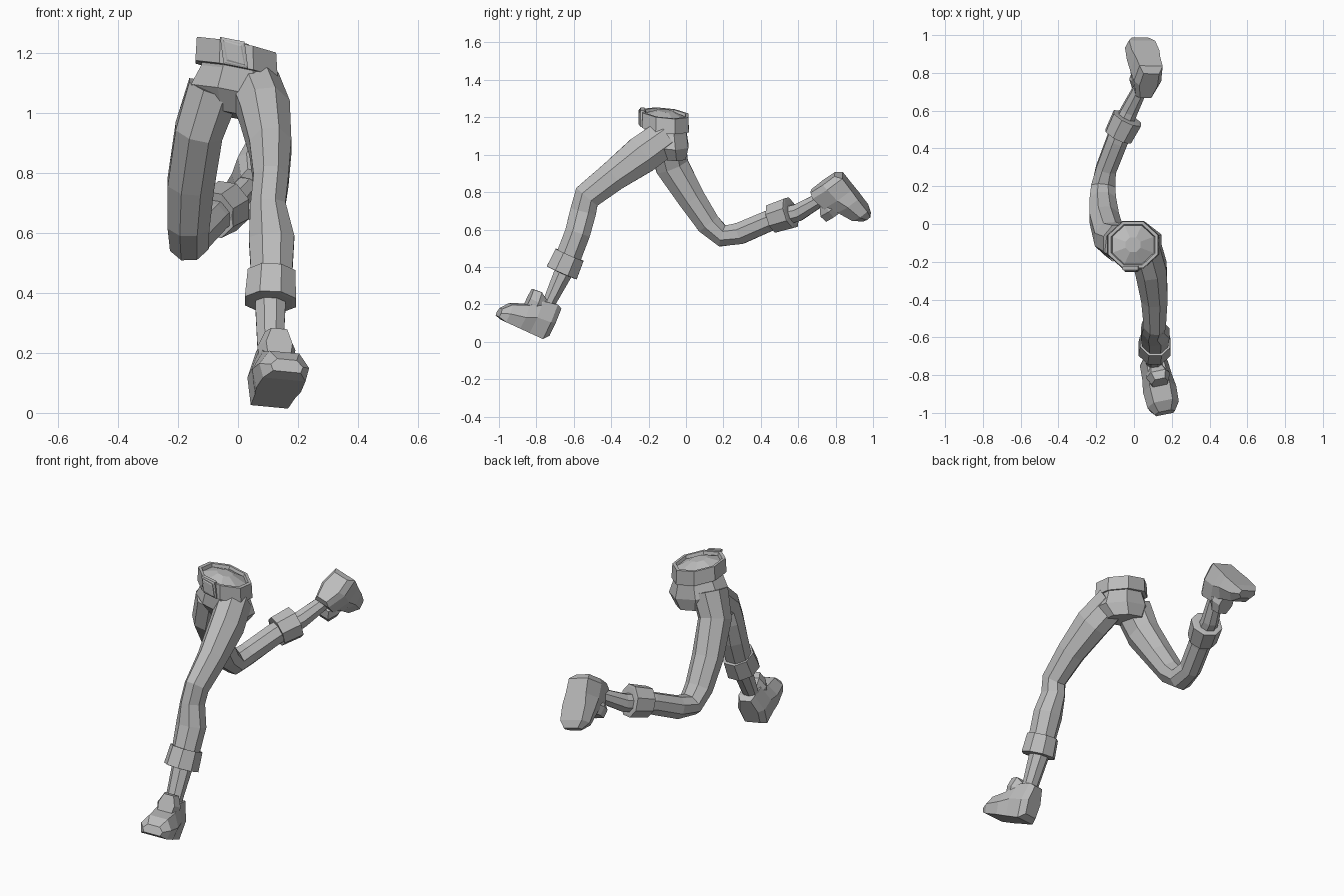
import bpy, bmesh, math
from mathutils import Vector

old = bpy.data.objects.get("Cube")
if old:
    bpy.data.objects.remove(old, do_unlink=True)

grey = bpy.data.materials.new("plain grey")
grey.use_nodes = True
grey.diffuse_color = (0.5, 0.5, 0.5, 1)
grey.node_tree.nodes["Principled BSDF"].inputs["Base Color"].default_value = (0.5, 0.5, 0.5, 1)


def loft(name, rings):
    """Skin a list of equal-length point rings and close both ends."""
    bm = bmesh.new()
    rows = [[bm.verts.new(p) for p in ring] for ring in rings]
    for a, b in zip(rows, rows[1:]):
        for i in range(len(a)):
            j = (i + 1) % len(a)
            bm.faces.new((a[i], a[j], b[j], b[i]))
    bm.faces.new(rows[0][::-1])
    bm.faces.new(rows[-1])
    bmesh.ops.recalc_face_normals(bm, faces=bm.faces)
    mesh = bpy.data.meshes.new(name)
    bm.to_mesh(mesh)
    bm.free()
    mesh.materials.append(grey)
    obj = bpy.data.objects.new(name, mesh)
    bpy.context.collection.objects.link(obj)
    return obj


def tube(name, stations, sides=8):
    """Limb through (centre, half width, half depth) stations."""
    pts = [Vector(s[0]) for s in stations]
    rings = []
    for i, (c, w, d) in enumerate(stations):
        t = (pts[min(i + 1, len(pts) - 1)] - pts[max(i - 1, 0)]).normalized()
        s = (Vector((1, 0, 0)) - t * t.x).normalized()
        n = t.cross(s)
        angles = [math.tau * (k + 0.5) / sides for k in range(sides)]
        rings.append([pts[i] + s * w * 1.05 * math.cos(a) + n * d * 1.05 * math.sin(a) for a in angles])
    return loft(name, rings)


def cuff(name, start, end, w, d):
    """Rolled trouser cuff with a recessed lower opening."""
    a, b = Vector(start), Vector(end)
    step = (b - a) * 0.1
    tube(name, [(a + step, w * 0.75, d * 0.75), (a, w * 0.93, d * 0.93), (b, w, d),
                (b + step * 0.2, w * 0.85, d * 0.85), (b + step * 0.3, w * 0.6, d * 0.6)])


def shoe(name, heel, toe_dir, up_hint):
    """Chunky shoe: cross-sections from heel to toe plus a raised tongue."""
    o, f = Vector(heel), Vector(toe_dir).normalized()
    s = f.cross(Vector(up_hint)).normalized()
    u = s.cross(f)
    section = ((-0.85, 0), (0.85, 0), (1, 0.5), (0.6, 1), (-0.6, 1), (-1, 0.5))

    def slices(rows):
        return [[o + f * p + s * w * x + u * (lo + (hi - lo) * h) for x, h in section]
                for p, w, lo, hi in rows]
    loft(name, slices([(-0.01, 0.05, 0.03, 0.19), (0.02, 0.075, 0, 0.2), (0.1, 0.08, 0, 0.185),
                       (0.16, 0.09, 0, 0.135), (0.245, 0.085, 0, 0.1), (0.285, 0.055, 0.01, 0.055)]))
    loft(name + "_tongue", slices([(0.085, 0.05, 0.12, 0.2), (0.125, 0.065, 0.11, 0.225),
                                   (0.17, 0.045, 0.12, 0.22)]))


# Hips, tilted slightly down toward the left
def hip_ring(x, y, z, rx, ry, tilt=0.2):
    out = []
    for k in range(8):
        a = math.tau * (k + 0.5) / 8
        dx, dy = rx * 1.06 * math.cos(a), ry * 1.06 * math.sin(a)
        out.append((x + dx, y + dy, z - tilt * dx - 0.1 * dy))
    return out


loft("hips", [hip_ring(0, -0.11, 1.2, 0.12, 0.115), hip_ring(0, -0.11, 1.13, 0.125, 0.115),
              hip_ring(-0.005, -0.105, 1.06, 0.155, 0.12), hip_ring(-0.01, -0.085, 0.99, 0.11, 0.085)])

# Belt with a thin raised lip around a shallow domed top
loft("belt", [hip_ring(-0.005, -0.11, 1.14, 0.115, 0.11), hip_ring(-0.005, -0.11, 1.142, 0.14, 0.128),
              hip_ring(-0.005, -0.11, 1.222, 0.135, 0.125), hip_ring(-0.005, -0.11, 1.222, 0.118, 0.11),
              hip_ring(-0.005, -0.11, 1.205, 0.112, 0.105), hip_ring(-0.005, -0.11, 1.235, 0.04, 0.04)])

# Buckle: bevelled square frame and plate on the front of the belt
for part, half, y in (("buckle_frame", 0.041, -0.243), ("buckle_plate", 0.032, -0.25)):
    rings = []
    for depth, k in ((0.02, 1), (0, 1), (-0.003, 0.85)):
        rings.append([(-0.013 + k * half * i - 0.006 * j, y + depth, 1.2 + k * half * 1.1 * j - 0.008 * i)
                      for i, j in ((-1, -1), (1, -1), (1, 1), (-1, 1))])
    loft(part, rings)

# Left leg, striding forward
tube("left_leg", [((0.055, -0.11, 1.09), 0.085, 0.1), ((0.09, -0.235, 1.0), 0.086, 0.105),
                  ((0.108, -0.39, 0.885), 0.072, 0.084), ((0.11, -0.53, 0.775), 0.06, 0.076),
                  ((0.1, -0.55, 0.695), 0.06, 0.072), ((0.112, -0.58, 0.58), 0.078, 0.07),
                  ((0.112, -0.63, 0.45), 0.07, 0.07)])
cuff("left_cuff", (0.112, -0.622, 0.465), (0.108, -0.664, 0.37), 0.088, 0.09)
tube("left_ankle", [((0.11, -0.63, 0.44), 0.055, 0.055), ((0.108, -0.66, 0.36), 0.052, 0.05),
                    ((0.108, -0.75, 0.17), 0.042, 0.032)])
shoe("left_shoe", (0.1, -0.76, 0.012), (0.06, -0.24, 0.11), (0, 0.42, 0.91))

# Right leg, kicked back with the knee bent
tube("right_leg", [((-0.08, -0.1, 1.08), 0.09, 0.1), ((-0.13, -0.075, 0.94), 0.082, 0.092),
                   ((-0.157, 0.03, 0.765), 0.08, 0.075), ((-0.165, 0.12, 0.63), 0.072, 0.066),
                   ((-0.163, 0.195, 0.565), 0.066, 0.06), ((-0.148, 0.29, 0.58), 0.056, 0.06),
                   ((-0.09, 0.44, 0.645), 0.058, 0.058), ((-0.06, 0.52, 0.67), 0.058, 0.058)])
cuff("right_cuff", (-0.083, 0.465, 0.66), (-0.035, 0.56, 0.69), 0.082, 0.085)
tube("right_ankle", [((-0.06, 0.52, 0.67), 0.05, 0.05), ((-0.025, 0.6, 0.692), 0.045, 0.048),
                     ((0.055, 0.76, 0.785), 0.035, 0.034)])
shoe("right_shoe", (0.095, 0.825, 0.905), (-0.06, 0.17, -0.22), (-0.2, -0.79, -0.61))
